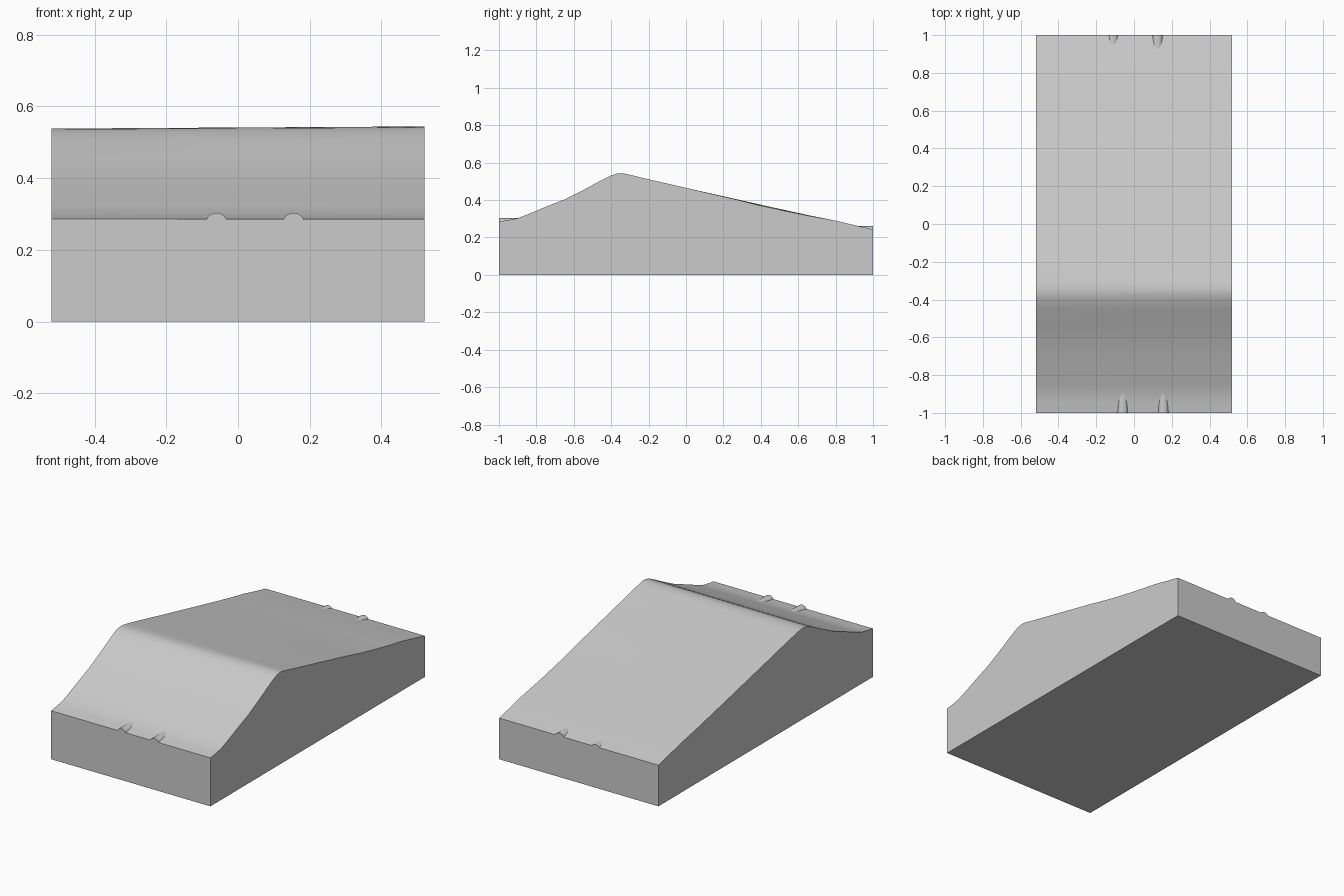
import bpy, bmesh
from math import cos, sin, pi

cube = bpy.data.objects.get("Cube")
if cube:
    bpy.data.objects.remove(cube, do_unlink=True)

grey = bpy.data.materials.new("plain grey")
grey.diffuse_color = (0.6, 0.6, 0.6, 1)
grey.use_nodes = True
grey.node_tree.nodes["Principled BSDF"].inputs["Base Color"].default_value = (0.6, 0.6, 0.6, 1)

HALF_WIDTH = 0.52
COLUMNS = 12


def finish(name, bm):
    bmesh.ops.recalc_face_normals(bm, faces=bm.faces)
    mesh = bpy.data.meshes.new(name)
    bm.to_mesh(mesh)
    bm.free()
    mesh.materials.append(grey)
    obj = bpy.data.objects.new(name, mesh)
    bpy.context.collection.objects.link(obj)
    bpy.ops.object.select_all(action="DESELECT")
    obj.select_set(True)
    bpy.context.view_layer.objects.active = obj
    bpy.ops.object.shade_smooth_by_angle(angle=pi / 6)
    return obj


# Ramp profile as (y, height at -x side, height at +x side)
profile = [
    (-1, .286, .286), (-.95, .294, .293), (-.9, .303, .303),
    (-.85, .321, .322), (-.72, .375, .376), (-.65, .402, .403),
    (-.55, .452, .453), (-.45, .504, .507), (-.4, .528, .532),
    (-.37, .536, .541), (-.34, .538, .544), (-.3, .532, .535),
    (-.2, .511, .511), (0, .465, .465), (.25, .409, .407),
    (.4, .375, .37), (.5, .353, .348), (.65, .32, .317),
    (.8, .29, .29), (.9, .266, .266), (1, .243, .243),
]


# Solid ramp body: vertical slices joined from one side to the other
def build_body():
    bm = bmesh.new()
    slices = []
    for i in range(COLUMNS + 1):
        t = i / COLUMNS
        x = HALF_WIDTH * (2 * t - 1)
        ring = [bm.verts.new((x, y, a + (b - a) * t)) for y, a, b in profile]
        ring += [bm.verts.new((x, 1, 0)), bm.verts.new((x, -1, 0))]
        slices.append(ring)
    n = len(slices[0])
    for left, right in zip(slices, slices[1:]):
        for j in range(n):
            k = (j + 1) % n
            bm.faces.new((left[j], left[k], right[k], right[j]))
    bm.faces.new(slices[0])
    bm.faces.new(slices[-1])
    finish("ramp_body", bm)


# Rounded pegs half sunk in the end edges
def build_peg(name, x, z, end, length, sides=24):
    bm = bmesh.new()
    rings = []
    for y in (end, end * (1 - length)):
        rings.append([bm.verts.new((x + .029 * cos(2 * pi * i / sides), y,
                                    z + .026 * sin(2 * pi * i / sides)))
                      for i in range(sides)])
    for i in range(sides):
        k = (i + 1) % sides
        bm.faces.new((rings[0][i], rings[0][k], rings[1][k], rings[1][i]))
    for ring in rings:
        bm.faces.new(ring)
    finish(name, bm)


build_body()
build_peg("front_right_peg", -.06, .277, -1, .12)
build_peg("front_left_peg", .155, .277, -1, .12)
build_peg("back_right_peg", -.11, .229, 1, .08)
build_peg("back_left_peg", .125, .234, 1, .1)
